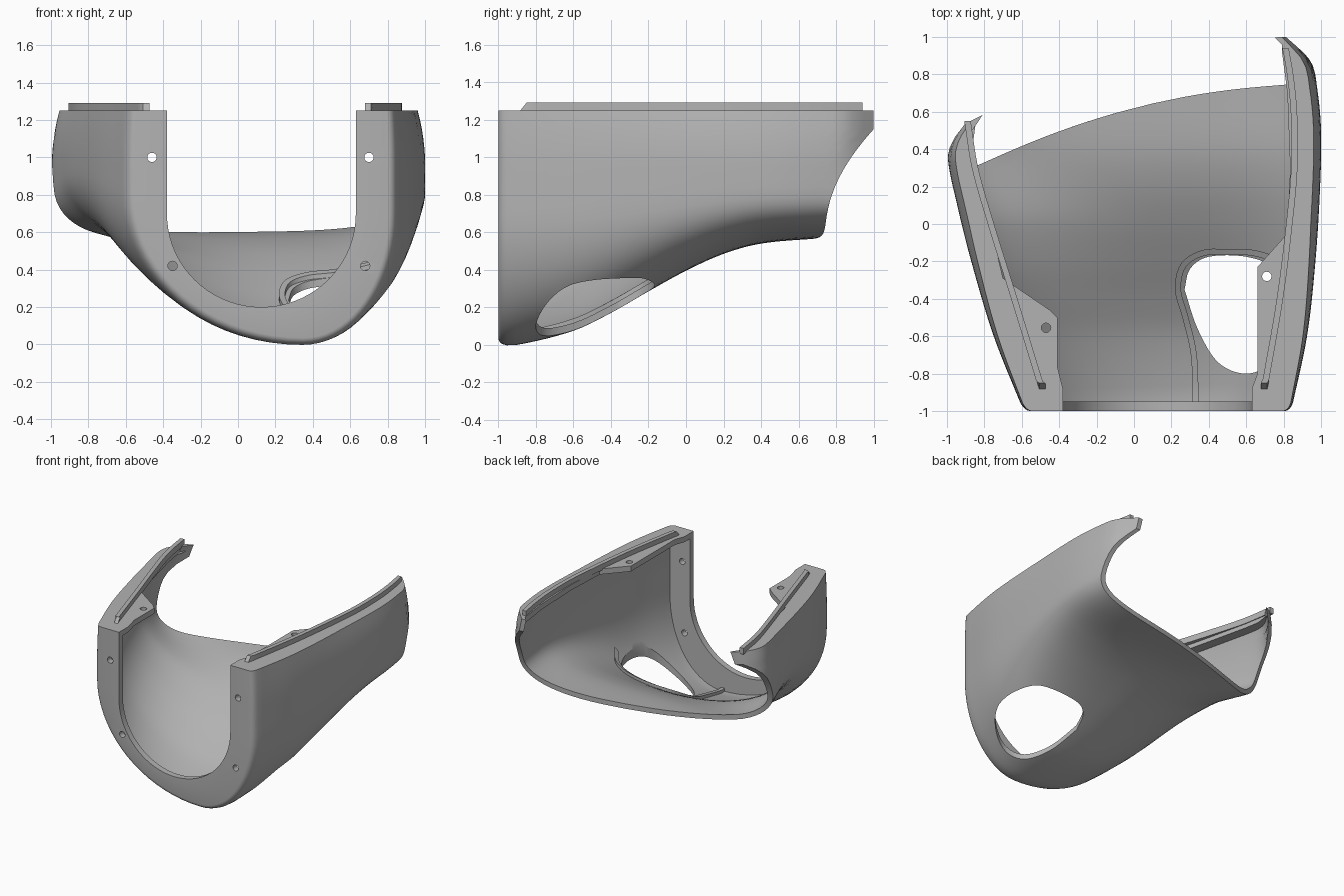
import bpy, bmesh, math
from mathutils import Vector

cube = bpy.data.objects.get("Cube")
if cube:
    bpy.data.objects.remove(cube, do_unlink=True)

grey = bpy.data.materials.new("plain grey")
grey.use_nodes = True
grey.diffuse_color = (0.45, 0.45, 0.45, 1)
grey.node_tree.nodes["Principled BSDF"].inputs["Base Color"].default_value = grey.diffuse_color

TOP = 1.25
WALL = 0.04


def curve(table, t):
    """Smooth interpolation through (key, value) pairs, clamped at the ends."""
    if t <= table[0][0]:
        return table[0][1]
    if t >= table[-1][0]:
        return table[-1][1]
    i = max(k for k in range(len(table) - 1) if table[k][0] <= t)

    def slope(k):
        a, b = table[max(k - 1, 0)], table[min(k + 1, len(table) - 1)]
        return (b[1] - a[1]) / (b[0] - a[0])
    (t0, v0), (t1, v1) = table[i], table[i + 1]
    h = t1 - t0
    s = (t - t0) / h
    return (v0 * (1 + 2 * s) * (1 - s) ** 2 + h * slope(i) * s * (1 - s) ** 2
            + v1 * s * s * (3 - 2 * s) + h * slope(i + 1) * s * s * (s - 1))


# Shape of the shell along its length
LEFT = [(-1, .84), (-.6, .925), (-.2, .97), (.2, .995), (.5, 1), (.72, .98), (.87, .945), (1, .83)]
RIGHT = [(-1, -.59), (-.6, -.75), (-.2, -.87), (.1, -.945), (.35, -.995), (.45, -.975), (.58, -.89)]
KEEL_X = [(-1, .35), (0, .2), (.5, .1)]
KEEL_Z = [(-1, 0), (-.9, 0), (-.6, .075), (-.4, .17), (-.2, .285), (0, .395), (.2, .485), (.4, .54), (.75, .57)]
START_R = [(-1, .8), (-.4, .9), (0, .9), (.35, .85)]
START_L = [(-1, .7), (.3, .84)]
POWER_R = [(-1, 2), (0, 2), (.35, 3)]
POWER_L = [(-1, 2), (.3, 3)]
LEAN = [(-1, .01), (0, .04)]


def half(side, y, inset):
    edge = curve(LEFT, y) - inset if side > 0 else curve(RIGHT, y) + inset
    start = curve(START_L if side > 0 else START_R, y)
    power = curve(POWER_L if side > 0 else POWER_R, y)
    return edge, start, power, curve(KEEL_X, y), curve(KEEL_Z, y) + inset


def u_point(side, s, edge, start, power, kx, kz):
    """s from 0 at the keel to 1 at the bend and 2 at the rim."""
    if s > 1:
        return edge, start + (TOP - start) * (s - 1)
    a = s * math.pi / 2
    return (kx + (edge - kx) * math.sin(a) ** (2 / power),
            start - (start - kz) * max(math.cos(a), 0) ** (2 / power))


def section(u, y, inset):
    side = 1 if u >= 0 else -1
    x, z = u_point(side, abs(u), *half(side, y, inset))
    return x - side * curve(LEAN, y) * (max(z - .95, 0) / .3) ** 2, z


def floor_z(x, y, inset):
    side = 1 if x > curve(KEEL_X, y) else -1
    edge, start, p, kx, kz = half(side, y, inset)
    r = min(abs((x - kx) / (edge - kx)), 1)
    return start - (start - kz) * (1 - r ** p) ** (1 / p)


def rear_edge(u, inset):
    y = .5
    for _ in range(30):
        x, z = section(u, y, inset)
        t = min(max((z - .6) / .55, 0), 1)
        y = .5 * y + .5 * min(.62 + .258 * x - .135 * x * x + .26 * t * t, 1)
    return y


def finish(bm, name):
    bmesh.ops.recalc_face_normals(bm, faces=bm.faces)
    mesh = bpy.data.meshes.new(name)
    bm.to_mesh(mesh)
    bm.free()
    mesh.materials.append(grey)
    ob = bpy.data.objects.new(name, mesh)
    bpy.context.collection.objects.link(ob)
    return ob


def prism(name, outline, z0, z1):
    bm = bmesh.new()
    low = [bm.verts.new((x, y, z0)) for x, y in outline]
    high = [bm.verts.new((x, y, z1)) for x, y in outline]
    bm.faces.new(low)
    bm.faces.new(high)
    n = len(outline)
    for i in range(n):
        j = (i + 1) % n
        bm.faces.new((low[i], low[j], high[j], high[i]))
    return finish(bm, name)


def sweep(name, rings, closed_path=False):
    """Skin a list of closed rings and cap both ends."""
    bm = bmesh.new()
    vs = [[bm.verts.new(p) for p in ring] for ring in rings]
    n = len(vs[0])
    for a, b in zip(vs, vs[1:]):
        for i in range(n):
            j = (i + 1) % n
            bm.faces.new((a[i], a[j], b[j], b[i]))
    bm.faces.new(vs[0])
    bm.faces.new(vs[-1])
    return finish(bm, name)


def activate(ob):
    bpy.ops.object.select_all(action='DESELECT')
    ob.select_set(True)
    bpy.context.view_layer.objects.active = ob


def cut(ob, cutter):
    cutter.hide_render = True
    mod = ob.modifiers.new("cut", 'BOOLEAN')
    mod.operation = 'DIFFERENCE'
    mod.solver = 'EXACT'
    mod.object = cutter
    activate(ob)
    bpy.ops.object.modifier_apply(modifier=mod.name)
    bpy.data.objects.remove(cutter, do_unlink=True)


def smooth(ob):
    activate(ob)
    bpy.ops.object.shade_smooth_by_angle(angle=math.radians(32))


def circle(x, y, r=.025, n=24):
    return [(x + r * math.cos(k * math.tau / n), y + r * math.sin(k * math.tau / n)) for k in range(n)]


# Shell: each ring runs front flange -> outside -> rear edge -> inside
quarter = [i / 18 for i in range(19)] + [1 + i / 8 for i in range(1, 9)]
params = [-s for s in reversed(quarter[1:])] + quarter
STEPS = 36
rings = []
for u in params:
    side = 1 if u >= 0 else -1
    ux, uz = u_point(side, abs(u), .125 + side * .505, .7, 2, .125, .2)
    ring = [(ux, -.95, uz), (ux, -1, uz)]
    for y, inset in ((-1, .035), (-.997, .022), (-.988, .011), (-.975, .004)):
        x, z = section(u, y, inset)
        ring.append((x, y, z))
    for inset, front, order in ((0, -.955, range(STEPS + 1)), (WALL, -.95, range(STEPS, -1, -1))):
        back = rear_edge(u, inset)
        for k in order:
            y = front + (back - front) * k / STEPS
            x, z = section(u, y, inset)
            ring.append((x, y, z))
    rings.append(ring)
shell = sweep("shell", rings)

# Opening through the lower left side
opening = [(.27, -.35), (.3, -.24), (.4, -.175), (.6, -.175), (.75, -.24), (.82, -.4), (.82, -.6),
           (.74, -.74), (.6, -.8), (.45, -.74), (.34, -.56), (.27, -.35)]
xs = [(i, p[0]) for i, p in enumerate(opening)]
ys = [(i, p[1]) for i, p in enumerate(opening)]
cut(shell, prism("opening_cutter", [(curve(xs, k / 6), curve(ys, k / 6)) for k in range(66)], -.3, .8))

# Screw holes in the front flange
for x, z in ((-.46, 1), (.7, 1), (-.35, .42), (.68, .42)):
    drill = prism("flange_drill", circle(x, z), .9, 1.1)
    drill.rotation_euler.x = math.pi / 2
    bpy.context.view_layer.update()
    cut(shell, drill)
smooth(shell)

# Lip beside the opening, following the inner floor
path = [(.33, -.96), (.32, -.7), (.275, -.5), (.235, -.35), (.265, -.22), (.37, -.155), (.5, -.15),
        (.64, -.155), (.76, -.2), (.84, -.3)]
xs = [(i, p[0]) for i, p in enumerate(path)]
ys = [(i, p[1]) for i, p in enumerate(path)]
pts = [Vector((curve(xs, k / 5), curve(ys, k / 5))) for k in range(46)]
rings = []
for k, p in enumerate(pts):
    d = (pts[min(k + 1, 45)] - pts[max(k - 1, 0)]).normalized() * .016
    a, b = p + Vector((-d.y, d.x)), p - Vector((-d.y, d.x))
    za, zb = (floor_z(q.x, q.y, WALL) for q in (a, b))
    rings.append([(a.x, a.y, za - .015), (a.x, a.y, za + .025), (b.x, b.y, zb + .025), (b.x, b.y, zb - .015)])
smooth(sweep("opening_lip", rings))

# Top rims with screw tabs, and the locating ridges on them
rims = {
    "left": (1, .98, [(.63, -.96), (.63, -.88), (.66, -.8), (.66, -.23), (.82, -.05), (.835, .3), (.82, .7),
                      (.79, .93), (.79, .97)], (.71, -.28),
             [(-.89, .695), (-.4, .78), (0, .83), (.3, .857), (.6, .855), (.8, .835), (.94, .81)]),
    "right": (-1, .56, [(-.38, -.96), (-.38, -.88), (-.41, -.76), (-.41, -.5), (-.45, -.46), (-.7, -.29),
                        (-.77, 0), (-.84, .3), (-.875, .5), (-.875, .55)], (-.47, -.555),
              [(-.89, -.49), (-.4, -.64), (0, -.765), (.3, -.85), (.55, -.89)]),
}
for name, (side, end, inner, hole, line) in rims.items():
    outer = []
    for k in range(31):
        y = end + (-.96 - end) * k / 30
        outer.append((section(2 * side, y, 0)[0] - side * .02, y))
    rim = prism(name + "_rim", inner + outer, 1.205, TOP)
    cut(rim, prism("tab_drill", circle(*hole), 1.1, 1.4))
    smooth(rim)
    rings = []
    for k in range(31):
        y = line[0][0] + (line[-1][0] - line[0][0]) * k / 30
        x = curve(line, y)
        back = .04 if k == 0 else 0
        rings.append([(x - .017, y, 1.24), (x + .017, y, 1.24), (x + .017, y + back, 1.29), (x - .017, y + back, 1.29)])
    smooth(sweep(name + "_ridge", rings))
